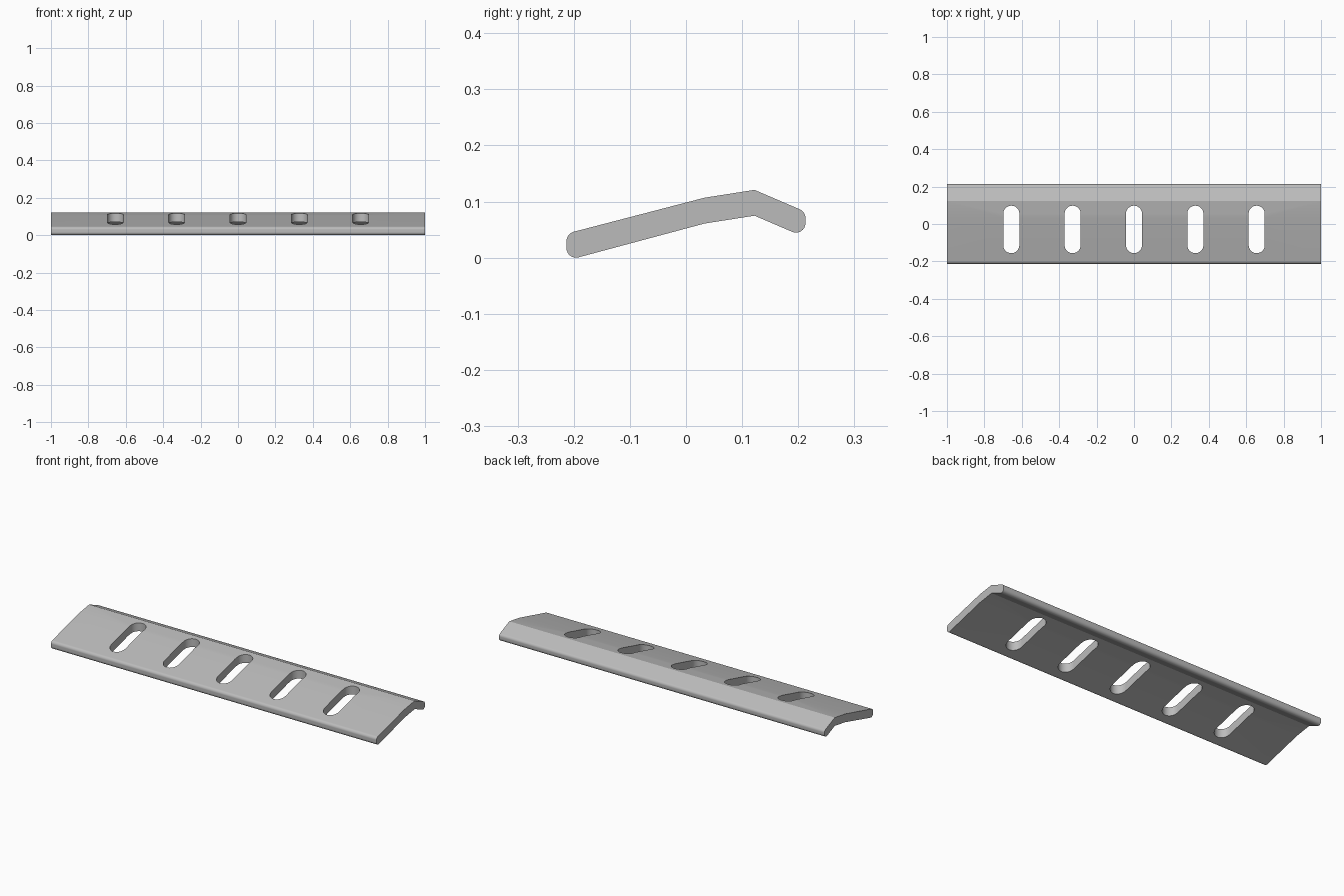
import bpy, bmesh, math
from mathutils import Vector

cube = bpy.data.objects.get("Cube")
if cube:
    bpy.data.objects.remove(cube, do_unlink=True)

steel = bpy.data.materials.new("light grey steel")
steel.use_nodes = True
grey = (0.5, 0.5, 0.5, 1)
steel.diffuse_color = grey
steel.node_tree.nodes["Principled BSDF"].inputs["Base Color"].default_value = grey


def fillet(before, corner, after, radius, steps=8):
    """Points of a round arc replacing a corner."""
    a, c, b = Vector(before), Vector(corner), Vector(after)
    u, v = (a - c).normalized(), (b - c).normalized()
    half = u.angle(v) / 2
    centre = c + (u + v).normalized() * radius / math.sin(half)
    start = c + u * radius / math.tan(half) - centre
    end = c + v * radius / math.tan(half) - centre
    total = start.angle(end)
    return [centre + (start * math.sin(total * (1 - i / steps))
                      + end * math.sin(total * i / steps)) / math.sin(total)
            for i in range(steps + 1)]


def extrude(name, points, offset):
    """Solid made by sweeping a closed outline along an offset."""
    bm = bmesh.new()
    face = bm.faces.new([bm.verts.new(p) for p in points])
    swept = bmesh.ops.extrude_face_region(bm, geom=[face])["geom"]
    bmesh.ops.translate(bm, vec=offset,
                        verts=[g for g in swept if isinstance(g, bmesh.types.BMVert)])
    bmesh.ops.recalc_face_normals(bm, faces=bm.faces)
    mesh = bpy.data.meshes.new(name)
    bm.to_mesh(mesh)
    bm.free()
    mesh.materials.append(steel)
    obj = bpy.data.objects.new(name, mesh)
    bpy.context.collection.objects.link(obj)
    return obj


# Bent plate section (y, z), with rounded long edges
section = [(-0.213, -0.005), (0.033, 0.061), (0.122, 0.075), (0.213, 0.036),
           (0.213, 0.082), (0.122, 0.121), (0.033, 0.107), (-0.213, 0.043)]
outline = []
for i, corner in enumerate(section):
    if abs(corner[0]) > 0.2:
        outline += fillet(section[i - 1], corner, section[(i + 1) % len(section)], 0.017)
    else:
        outline.append(Vector(corner))
lowest = min(p.y for p in outline)
plate = extrude("slotted_plate", [(-1, p.x, p.y - lowest) for p in outline], (2, 0, 0))

# Row of upright slots
radius, slot_y, reach = 0.043, -0.029, 0.084
for n in range(-2, 3):
    points = []
    for side in (1, -1):
        for k in range(17):
            angle = math.pi * k / 16
            points.append((n * 0.328 + side * radius * math.cos(angle),
                           slot_y + side * (reach + radius * math.sin(angle)), -0.1))
    cutter = extrude("slot_cutter", points, (0, 0, 0.4))
    cutter.hide_render = True
    cutter.hide_viewport = False
    cut = plate.modifiers.new("slot", 'BOOLEAN')
    cut.operation = 'DIFFERENCE'
    cut.solver = 'EXACT'
    cut.object = cutter
    bpy.context.view_layer.objects.active = plate
    bpy.ops.object.modifier_apply(modifier=cut.name)
    bpy.data.objects.remove(cutter, do_unlink=True)

# Smooth rounded surfaces, crisp bends and slot rims
bpy.ops.object.select_all(action='DESELECT')
plate.select_set(True)
bpy.context.view_layer.objects.active = plate
bpy.ops.object.shade_smooth_by_angle(angle=math.radians(30))
weighted = plate.modifiers.new("even shading", 'WEIGHTED_NORMAL')
weighted.keep_sharp = True
